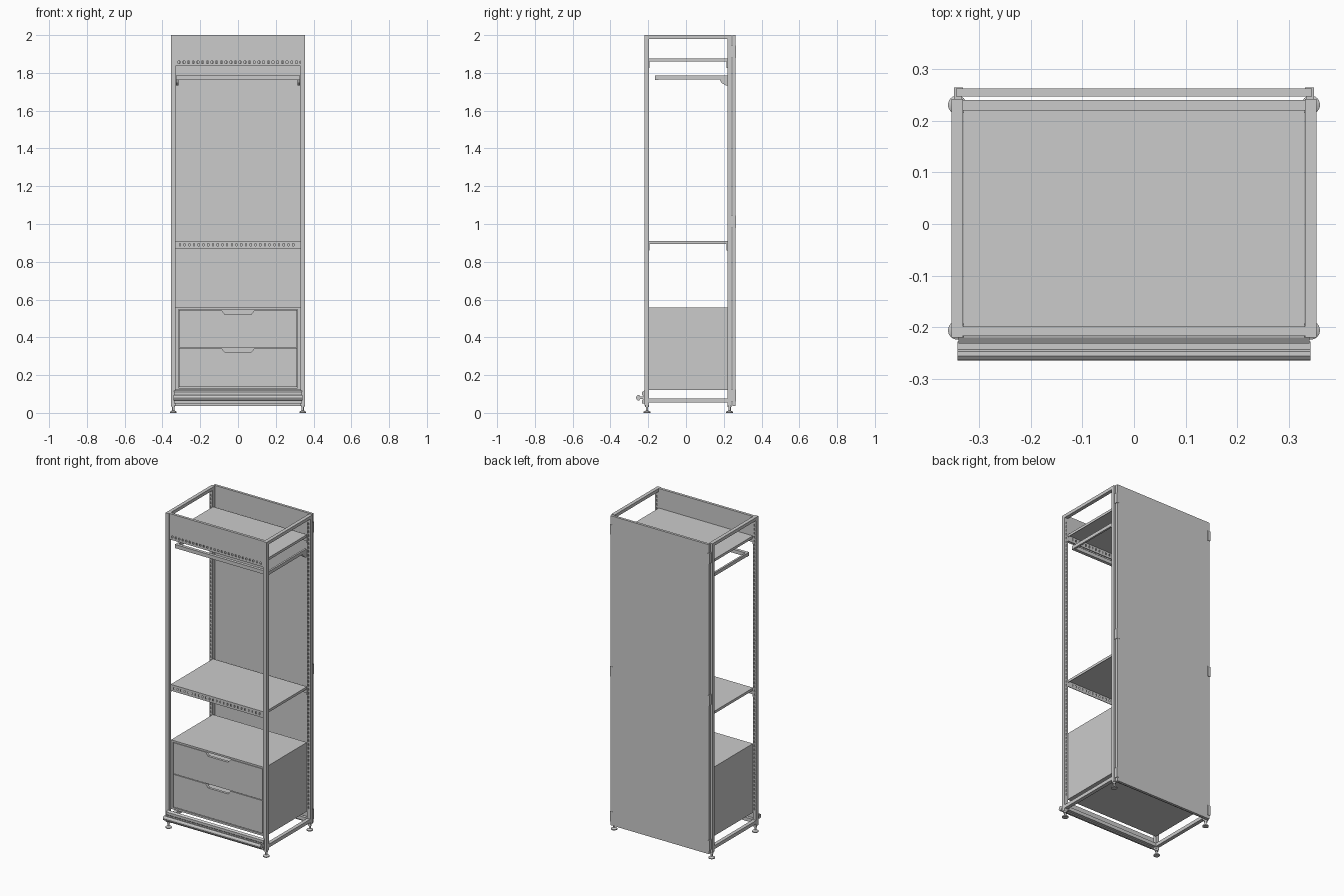
import bpy, bmesh
from mathutils import Matrix, Vector

if "Cube" in bpy.data.objects:
    bpy.data.objects.remove(bpy.data.objects["Cube"])


def finish(bm, name, mirror=False):
    bmesh.ops.recalc_face_normals(bm, faces=bm.faces)
    me = bpy.data.meshes.new(name)
    bm.to_mesh(me)
    bm.free()
    ob = bpy.data.objects.new(name, me)
    bpy.context.collection.objects.link(ob)
    if mirror:
        m = ob.modifiers.new("Mirror", 'MIRROR')
        m.use_axis = (True, False, False)
        m.use_mirror_merge = False
    return ob


def boxes(name, spans, mirror=False):
    """One object from (x0, x1, y0, y1, z0, z1) spans."""
    bm = bmesh.new()
    for x0, x1, y0, y1, z0, z1 in spans:
        mid = Vector((x0 + x1, y0 + y1, z0 + z1)) / 2
        mat = Matrix.Translation(mid) @ Matrix.Diagonal((x1 - x0, y1 - y0, z1 - z0, 1))
        bmesh.ops.create_cube(bm, size=1, matrix=mat)
    return finish(bm, name, mirror)


def prism(name, pts, axis, a, b, mirror=False):
    """Extrude a 2D profile along x (pts = y,z) or y (pts = x,z)."""
    bm = bmesh.new()
    vs = [bm.verts.new((a, p, q) if axis == 'x' else (p, a, q)) for p, q in pts]
    f = bm.faces.new(vs)
    ext = bmesh.ops.extrude_face_region(bm, geom=[f])['geom']
    d = (b - a, 0, 0) if axis == 'x' else (0, b - a, 0)
    bmesh.ops.translate(bm, vec=d, verts=[v for v in ext if isinstance(v, bmesh.types.BMVert)])
    return finish(bm, name, mirror)


def cut(ob, name, spans):
    """Cut a row of slots; the cut runs before any mirror."""
    c = boxes(name, spans)
    c.hide_render = True
    c.hide_set(True)
    m = ob.modifiers.new("Slots", 'BOOLEAN')
    m.operation, m.solver, m.object = 'DIFFERENCE', 'EXACT', c
    ob.modifiers.move(len(ob.modifiers) - 1, 0)


# Uprights with slots on the faces that look into the unit
X0, X1, XM = 0.331, 0.354, 0.3425
for side, y0, y1, ys in (("front", -0.22, -0.197, -0.197), ("back", 0.219, 0.242, 0.219)):
    post = boxes(side + "_post", [(X0, X1, y0, y1, 0.04, 2.0)], True)
    cut(post, side + "_post_slot_cutter",
        [(XM - 0.003, XM + 0.003, ys - 0.006, ys + 0.006, 0.14 + i * 0.025, 0.155 + i * 0.025)
         for i in range(73)])

# Side rails and bottom cross rails
boxes("top_side_rail", [(X0, X1, -0.197, 0.219, 1.98, 2.0)], True)
boxes("bottom_side_rail", [(X0, X1, -0.197, 0.219, 0.055, 0.077)], True)
boxes("bottom_front_rail", [(-X0, X0, -0.218, -0.199, 0.055, 0.077)])
boxes("bottom_back_rail", [(-X0, X0, 0.221, 0.24, 0.055, 0.077)])

# Levelling feet
bm = bmesh.new()
for y in (-0.206, 0.231):
    for r1, r2, z0, z1 in ((0.018, 0.018, 0, 0.006), (0.018, 0.007, 0.006, 0.012),
                           (0.006, 0.006, 0.01, 0.03), (0.01, 0.01, 0.03, 0.042)):
        bmesh.ops.create_cone(bm, cap_ends=True, segments=24, radius1=r1, radius2=r2, depth=z1 - z0,
                              matrix=Matrix.Translation((XM, y, (z0 + z1) / 2)))
feet = finish(bm, "levelling_foot", True)
bpy.context.view_layer.objects.active = feet
feet.select_set(True)
bpy.ops.object.shade_smooth_by_angle()
feet.select_set(False)

# Back panel and its clips
boxes("back_panel", [(-0.345, 0.345, 0.247, 0.263, 0.037, 2.0)])
boxes("back_panel_clip", [s for z in (0.06, 0.98, 1.88) for s in (
    (0.331, 0.349, 0.261, 0.265, z, z + 0.065),
    (0.345, 0.349, 0.242, 0.265, z, z + 0.065),
    (0.333, 0.345, 0.241, 0.248, z, z + 0.065))], True)


# Folded sheet shelves with slotted front lips
def shelf(name, top):
    w = 0.33
    boxes(name, [(-w, w, -0.2, 0.221, top - 0.004, top),
                 (w - 0.003, w, -0.197, 0.218, top - 0.016, top - 0.003),
                 (-w, -w + 0.003, -0.197, 0.218, top - 0.016, top - 0.003),
                 (-w, w, 0.218, 0.221, top - 0.04, top - 0.003)])
    lip = boxes(name + "_front_lip", [(-w, w, -0.203, -0.199, top - 0.04, top)])
    cut(lip, name + "_slot_cutter", [(-0.3105 + i * 0.025, -0.3045 + i * 0.025, -0.21, -0.19,
                                      top - 0.027, top - 0.013) for i in range(25)])
    # hooked end brackets
    boxes(name + "_bracket", [(w, w + 0.004, -0.2, -0.194, top - 0.05, top - 0.005),
                              (w, w + 0.004, 0.215, 0.221, top - 0.05, top - 0.005)], True)


shelf("middle_shelf", 0.911)
shelf("top_shelf", 1.876)

# Fascia across the top
boxes("top_fascia", [(-0.331, 0.331, -0.216, -0.199, 1.876, 2.0),
                     (-0.331, 0.331, -0.216, -0.212, 1.862, 1.876),
                     (-0.331, 0.331, -0.216, -0.212, 1.836, 1.85)]
      + [(-0.331 + i * 0.02483, -0.3165 + i * 0.02483, -0.216, -0.212, 1.85, 1.862)
         for i in range(27)])

# Hanging rail: side arms, front bar and rear brackets
boxes("hanging_bar", [(-0.327, 0.327, -0.165, -0.145, 1.762, 1.785)])
prism("hanging_arm", [(-0.145, 1.764), (0.18, 1.764), (0.187, 1.748), (0.213, 1.732),
                      (0.219, 1.732), (0.219, 1.785), (-0.145, 1.785)], 'x', 0.315, 0.327, True)

# Drawer cabinet
boxes("cabinet_shell", [(-0.33, 0.33, -0.2, 0.22, 0.547, 0.558),
                        (-0.33, 0.33, -0.2, 0.22, 0.12, 0.132),
                        (-0.33, -0.316, -0.2, 0.22, 0.132, 0.547),
                        (0.316, 0.33, -0.2, 0.22, 0.132, 0.547),
                        (-0.316, 0.316, 0.208, 0.22, 0.132, 0.547)])
for name, z0, z1 in (("lower", 0.136, 0.343), ("upper", 0.347, 0.544)):
    w, n = 0.312, z1 - 0.022
    prism(name + "_drawer_front", [(-w, z0), (w, z0), (w, z1), (0.088, z1), (0.07, n),
                                   (-0.07, n), (-0.088, z1), (-w, z1)], 'y', -0.199, -0.183)
    boxes(name + "_drawer_body", [(-0.305, 0.305, -0.183, 0.2, z0 + 0.01, z0 + 0.02),
                                  (-0.305, -0.295, -0.183, 0.2, z0 + 0.02, z1 - 0.04),
                                  (0.295, 0.305, -0.183, 0.2, z0 + 0.02, z1 - 0.04),
                                  (-0.295, 0.295, 0.19, 0.2, z0 + 0.02, z1 - 0.04)])

# Kick plate channel with rounded bumper in front
prism("kick_channel", [(-0.22, 0.05), (-0.232, 0.05), (-0.232, 0.068), (-0.228, 0.072),
                       (-0.228, 0.09), (-0.232, 0.094), (-0.232, 0.11), (-0.22, 0.118)],
      'x', -0.34, 0.34)
bumper = prism("kick_bumper", [(-0.228, 0.073), (-0.243, 0.073), (-0.247, 0.066), (-0.256, 0.066),
                               (-0.262, 0.071), (-0.265, 0.08), (-0.262, 0.089), (-0.256, 0.094),
                               (-0.247, 0.094), (-0.243, 0.087), (-0.228, 0.087)],
               'x', -0.342, 0.342)
bpy.context.view_layer.objects.active = bumper
bumper.select_set(True)
bpy.ops.object.shade_smooth_by_angle()
bumper.select_set(False)
